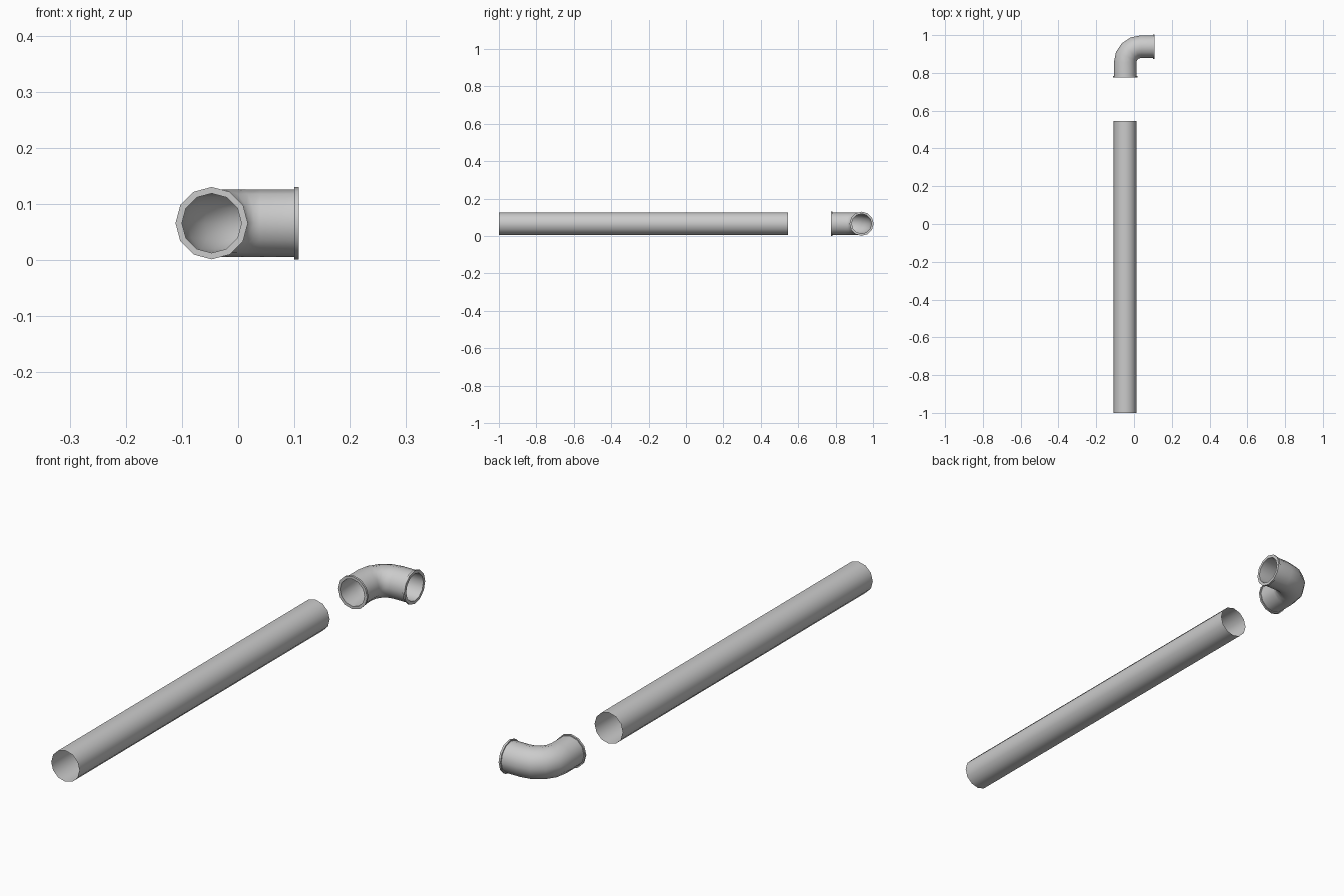
import bpy, bmesh, math
from mathutils import Vector

if "Cube" in bpy.data.objects:
    bpy.data.objects.remove(bpy.data.objects["Cube"])

CX, CZ = -0.047, 0.066      # pipe axis
SIDES = 12


def sweep(name, stations, closed=False):
    """Skin rings given as (centre, heading angle, radius) in the XY plane."""
    bm = bmesh.new()
    rings = []
    for (x, y), heading, r in stations:
        side = Vector((math.sin(heading), -math.cos(heading), 0))
        ring = []
        for i in range(SIDES):
            a = 2 * math.pi * i / SIDES
            ring.append(bm.verts.new(Vector((x, y, CZ)) + side * r * math.cos(a)
                                     + Vector((0, 0, r * math.sin(a)))))
        rings.append(ring)
    pairs = list(zip(rings, rings[1:]))
    if closed:
        pairs.append((rings[-1], rings[0]))
    for a, b in pairs:
        for i in range(SIDES):
            j = (i + 1) % SIDES
            bm.faces.new((a[i], a[j], b[j], b[i]))
    bmesh.ops.recalc_face_normals(bm, faces=bm.faces)
    mesh = bpy.data.meshes.new(name)
    bm.to_mesh(mesh)
    bm.free()
    ob = bpy.data.objects.new(name, mesh)
    bpy.context.collection.objects.link(ob)
    bpy.ops.object.select_all(action='DESELECT')
    ob.select_set(True)
    bpy.context.view_layer.objects.active = ob
    bpy.ops.object.shade_smooth_by_angle(angle=math.radians(40))
    return ob


# straight thin pipe, open at both ends
UP = math.pi / 2
sweep("straight_pipe", [((CX, -1.0), UP, 0.061), ((CX, 0.545), UP, 0.061)])

# elbow: flange, quarter bend, flange, then back through the bore
BEND, STEPS = 0.085, 4
BX, BY = CX + BEND, 0.939 - BEND
Y0, X1, LIP = 0.775, 0.108, 0.008
R, FLANGE, BORE = 0.060, 0.0645, 0.053


def bend(r):
    out = []
    for k in range(STEPS + 1):
        h = UP * (1 - k / STEPS)
        out.append(((BX - BEND * math.sin(h), BY + BEND * math.cos(h)), h, r))
    return out


YC = BY + BEND
outer = [((CX, Y0), UP, FLANGE), ((CX, Y0 + LIP), UP, FLANGE), ((CX, Y0 + LIP), UP, R)]
outer += bend(R)
outer += [((X1 - LIP, YC), 0, R), ((X1 - LIP, YC), 0, FLANGE), ((X1, YC), 0, FLANGE)]
inner = [((CX, Y0), UP, BORE)] + bend(BORE) + [((X1, YC), 0, BORE)]
sweep("elbow_fitting", outer + inner[::-1], closed=True)
